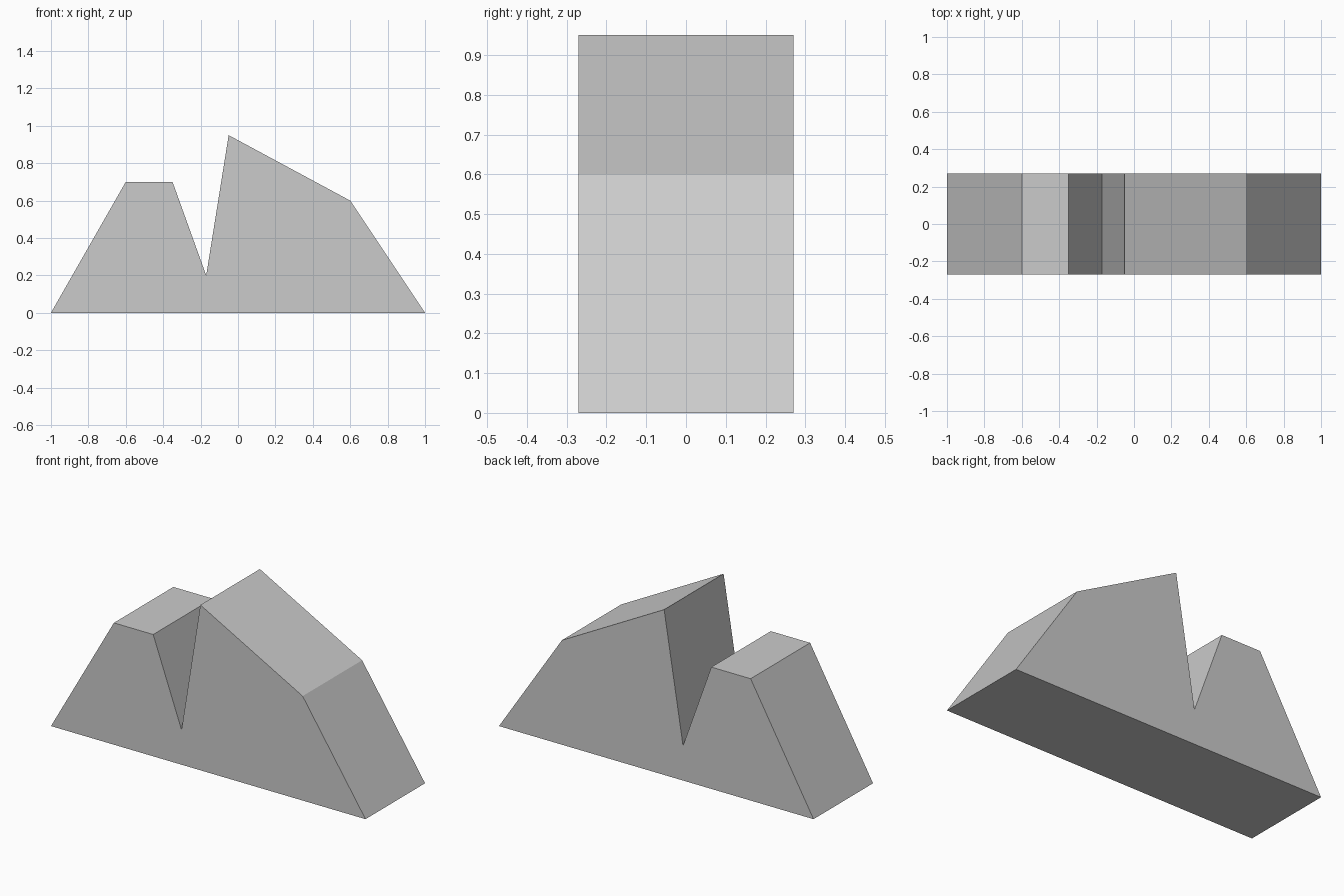
import bpy
import bmesh

cube = bpy.data.objects.get("Cube")
if cube:
    bpy.data.objects.remove(cube, do_unlink=True)

# Plain grey material
grey = bpy.data.materials.new("light_grey")
grey.use_nodes = True
colour = (0.6, 0.6, 0.6, 1)
grey.diffuse_color = colour
grey.node_tree.nodes["Principled BSDF"].inputs["Base Color"].default_value = colour

# Front outline of the two peaks and the notch, as (x, z)
HALF_DEPTH = 0.27
outline = [(-1, 0), (1, 0), (0.6, 0.6), (-0.05, 0.95),
           (-0.17, 0.2), (-0.35, 0.7), (-0.6, 0.7)]

# Extrude the outline from front to back
bm = bmesh.new()
front = bm.faces.new([bm.verts.new((x, -HALF_DEPTH, z)) for x, z in outline])
extruded = bmesh.ops.extrude_face_region(bm, geom=[front], use_keep_orig=True)
back_verts = [v for v in extruded["geom"] if isinstance(v, bmesh.types.BMVert)]
bmesh.ops.translate(bm, verts=back_verts, vec=(0, 2 * HALF_DEPTH, 0))
bmesh.ops.recalc_face_normals(bm, faces=bm.faces[:])

mesh = bpy.data.meshes.new("twin_peak_block")
bm.to_mesh(mesh)
bm.free()
mesh.materials.append(grey)
block = bpy.data.objects.new("twin_peak_block", mesh)
bpy.context.collection.objects.link(block)
